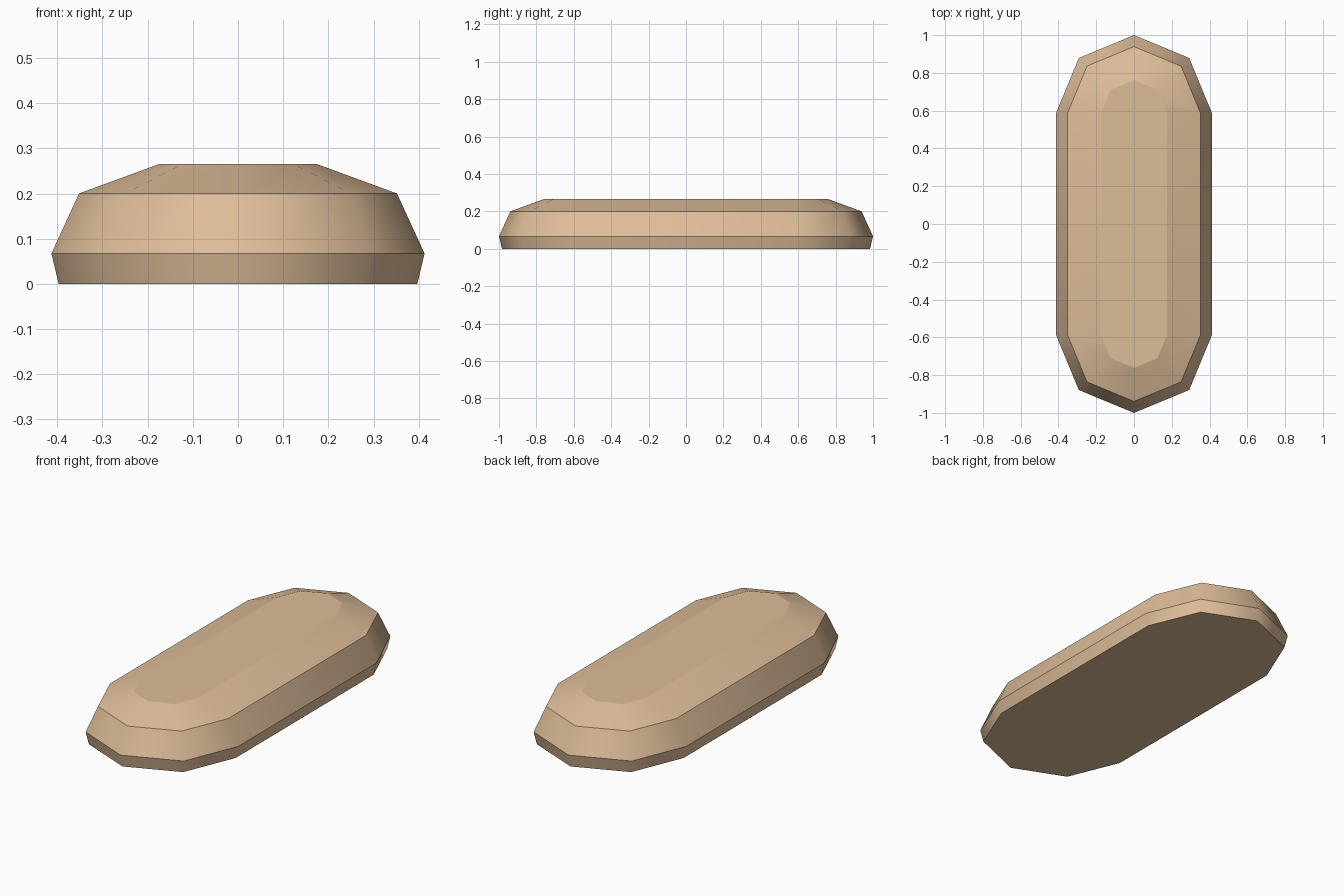
import bpy, bmesh, math

if "Cube" in bpy.data.objects:
    bpy.data.objects.remove(bpy.data.objects["Cube"])

# Material
tan = bpy.data.materials.new("tan")
tan.diffuse_color = (0.73, 0.51, 0.32, 1)
tan.use_nodes = True
tan.node_tree.nodes["Principled BSDF"].inputs["Base Color"].default_value = tan.diffuse_color

END_Y = 0.587                      # centre of each rounded end
LAYERS = [(0.0, 0.397), (0.067, 0.413), (0.2, 0.352), (0.265, 0.175)]  # z, radius


def stadium(bm, z, r):
    """Ring of ten vertices: two half circles of four sides each."""
    ring = []
    for side in (0, 1):
        for i in range(5):
            a = math.pi * side + math.pi * i / 4
            cy = END_Y if side == 0 else -END_Y
            ring.append(bm.verts.new((r * math.cos(a), cy + r * math.sin(a), z)))
    return ring


# Bevelled oblong body, lofted through the layers
bm = bmesh.new()
rings = [stadium(bm, z, r) for z, r in LAYERS]
n = len(rings[0])
for low, high in zip(rings, rings[1:]):
    for i in range(n):
        j = (i + 1) % n
        bm.faces.new((low[i], low[j], high[j], high[i]))
bm.faces.new(rings[0][::-1])
bm.faces.new(rings[-1])

# Smooth around the outline, sharp between layers
for f in bm.faces:
    f.smooth = True
for e in bm.edges:
    if abs(e.verts[0].co.z - e.verts[1].co.z) < 1e-5:
        e.smooth = False

mesh = bpy.data.meshes.new("bevelled_body")
bm.to_mesh(mesh)
bm.free()
mesh.materials.append(tan)
body = bpy.data.objects.new("bevelled_body", mesh)
bpy.context.collection.objects.link(body)
